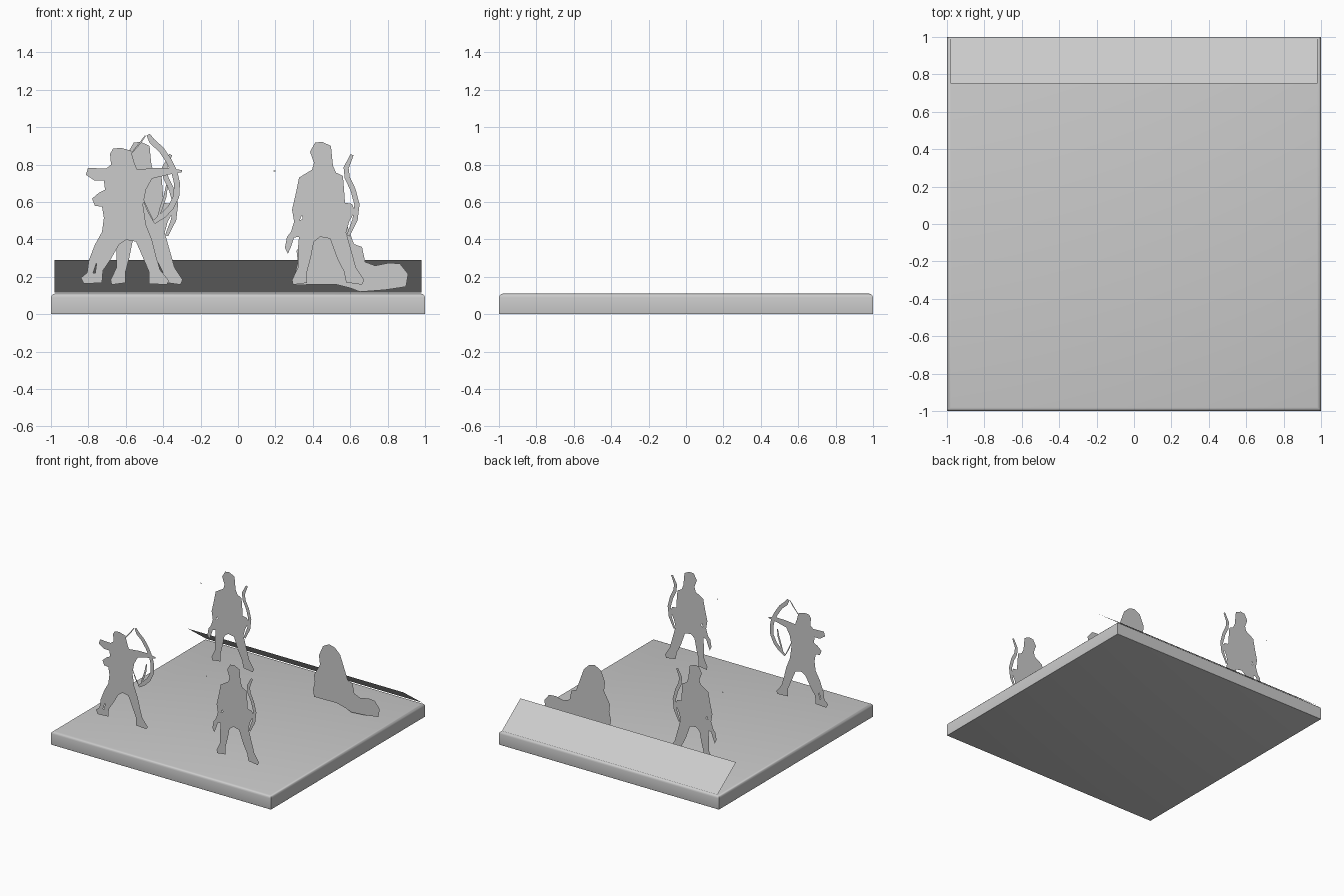
import bpy, bmesh, math
from mathutils import Vector

grey = bpy.data.materials.new("plain grey")
grey.diffuse_color = (0.6, 0.6, 0.6, 1)


def finish(name, bm, smooth=False):
    me = bpy.data.meshes.new(name)
    bm.to_mesh(me)
    bm.free()
    me.materials.append(grey)
    ob = bpy.data.objects.new(name, me)
    bpy.context.collection.objects.link(ob)
    if smooth:
        bpy.ops.object.select_all(action='DESELECT')
        ob.select_set(True)
        bpy.context.view_layer.objects.active = ob
        bpy.ops.object.shade_smooth_by_angle(angle=math.radians(40))
    return ob


def pairs(flat):
    return list(zip(flat[::2], flat[1::2]))


def fill(bm, loops, y, dx):
    """Flat cutout in the x-z plane; loops after the first are holes (units of 0.01)."""
    edges = []
    for loop in loops:
        vs = [bm.verts.new((x / 100 + dx, y, z / 100)) for x, z in loop]
        edges += [bm.edges.new((vs[i], vs[(i + 1) % len(vs)])) for i in range(len(vs))]
    bmesh.ops.triangle_fill(bm, use_beauty=True, edges=edges, normal=(0, -1, 0))


def stroke(path, w):
    """Outline of a thin curved strip, tapered at both ends."""
    a, b, n = [], [], len(path)
    for i, p in enumerate(path):
        t = (Vector(path[min(i + 1, n - 1)]) - Vector(path[max(i - 1, 0)])).normalized()
        h = w * (0.3 if i in (0, n - 1) else 0.5)
        a.append((p[0] - t.y * h, p[1] + t.x * h))
        b.append((p[0] + t.y * h, p[1] - t.x * h))
    return a + b[::-1]


def figure(name, y, dx, body, holes=(), strokes=()):
    bm = bmesh.new()
    fill(bm, [pairs(body)] + [pairs(h) for h in holes], y, dx)
    for path, w in strokes:
        fill(bm, [stroke(pairs(path), w)], y, dx)
    return finish(name, bm)


# base slab with a rounded upper rim and a crisp lower rim
bm = bmesh.new()
bmesh.ops.create_cube(bm, size=1)
for v in bm.verts:
    v.co = (v.co.x * 2, v.co.y * 2, (v.co.z + 0.5) * 0.11)
for level, size in ((0.11, 0.02), (0.0, 0.003)):
    rim = [e for e in bm.edges if all(abs(v.co.z - level) < 1e-5 for v in e.verts)]
    bmesh.ops.bevel(bm, geom=rim, offset=size, segments=3, profile=0.5, affect='EDGES')
finish("base_slab", bm, True)

# sloped sheet leaning forward over the back edge
bm = bmesh.new()
bm.faces.new([bm.verts.new(c) for c in (
    (0.98, 0.99, 0.115), (-0.98, 0.99, 0.115), (-0.98, 0.75, 0.29), (0.98, 0.75, 0.29))][::-1])
bmesh.ops.recalc_face_normals(bm, faces=bm.faces)
if bm.faces[:][0].normal.z < 0:
    bmesh.ops.reverse_faces(bm, faces=bm.faces[:])
finish("sloped_back_sheet", bm)

# standing bowman, used twice
standing = [41.2, 91.7, 44.9, 92.2, 49.7, 90, 50.3, 83.7, 50.8, 79.4, 52.4, 75.7, 56.1, 74,
            56.7, 66.6, 57.2, 59.6, 61, 59, 62.5, 55, 59.4, 49.5, 57.8, 43.6, 60.4, 34.5,
            63.1, 25, 67.4, 18.4, 66.3, 15.8, 57.8, 17, 56.7, 22.7, 53, 30, 49.2, 40.4,
            44, 41.4, 40.6, 38.8, 39, 30.7, 36.9, 22.7, 36.9, 16.8, 29.4, 15.8, 28.9, 18.4,
            32, 24.9, 32, 34.5, 32.6, 41.4, 30, 41, 28.3, 36, 26.7, 32.4, 25.1, 35.6,
            26.2, 41.4, 28.3, 44, 30, 49.5, 28.9, 55.9, 31, 65, 32.6, 73, 35.8, 75,
            39.6, 77.3, 40.6, 81, 38.5, 86.9]
held_bow = [61, 85.3, 57.8, 78.3, 58.4, 73, 61.5, 66.6, 63.6, 58.6, 62.6, 50.5, 58.8, 42]
speck = [19, 76.5, 20, 76.5]
for label, y, dx in (("front", -0.69, 0.0), ("back", 0.63, -0.97)):
    figure("standing_bowman_" + label, y, dx, standing,
           [[32.8, 50, 34.6, 51, 34.2, 53]], [(held_bow, 2.8), (speck, 0.9)])

# bowman drawing the bow
shooter = [-66.8, 88.5, -62.6, 89, -57.2, 87.4, -55.6, 81.6, -54, 77.3, -44.4, 78.3,
           -37.4, 78.3, -29.9, 77, -29.9, 76, -37.4, 74.6, -46, 72.5, -49.2, 66.6,
           -50.8, 58.6, -49.2, 47.9, -46, 39.8, -43.9, 31.3, -41.7, 23.8, -36.9, 17.9,
           -38, 15.8, -47.6, 16.3, -47.6, 22.7, -50.8, 30.2, -54.5, 38.8, -59.9, 39.8,
           -63.6, 37.2, -67.9, 29.7, -72.2, 23.3, -72.7, 16.8, -82.4, 16.3, -84, 19.5,
           -80.7, 22.2, -79.7, 29, -76.5, 37.2, -72.7, 44, -71.7, 51.6, -72.7, 57.5,
           -76.5, 58, -78, 61.8, -74.3, 65, -71.1, 66.6, -71.7, 71.4, -76.5, 71.4,
           -81.3, 74.6, -80.2, 78.3, -70.6, 77.8, -67.9, 80, -68.4, 85.8]
drawn_bow = [-48, 96, -46, 92.5, -41, 88, -37, 82, -34, 76, -32.6, 70, -33, 63, -36, 57,
             -40, 53, -45, 49]
figure("shooting_bowman", -0.645, 0.0, shooter, [[-77.5, 22, -75.5, 28, -76.3, 22]],
       [(drawn_bow, 3.2),
        ([-49.5, 95.5, -52, 92, -57, 86], 0.9),          # upper string
        ([-45, 49.5, -48, 55, -51, 62], 0.9),            # lower string
        ([-43, 51, -41, 57, -39, 63, -38, 69], 1.6)])    # inner lower limb

# crouching figure with outstretched leg
crouch = [45, 62.5, 50.4, 61, 55, 56.5, 57.6, 49.6, 60, 43, 62, 37.5, 66.3, 36, 68, 28,
          73.3, 26, 81, 27.5, 86.6, 27, 91, 21.5, 89.8, 14.7, 78.6, 13, 65.2, 12, 60, 14,
          52, 16, 38.5, 15.8, 31.3, 15.7, 30.4, 21.4, 32, 28, 31.3, 33.8, 36.7, 43.4,
          35.8, 51, 39.5, 59.5]
figure("crouching_figure", 0.54, 0.0, crouch)
